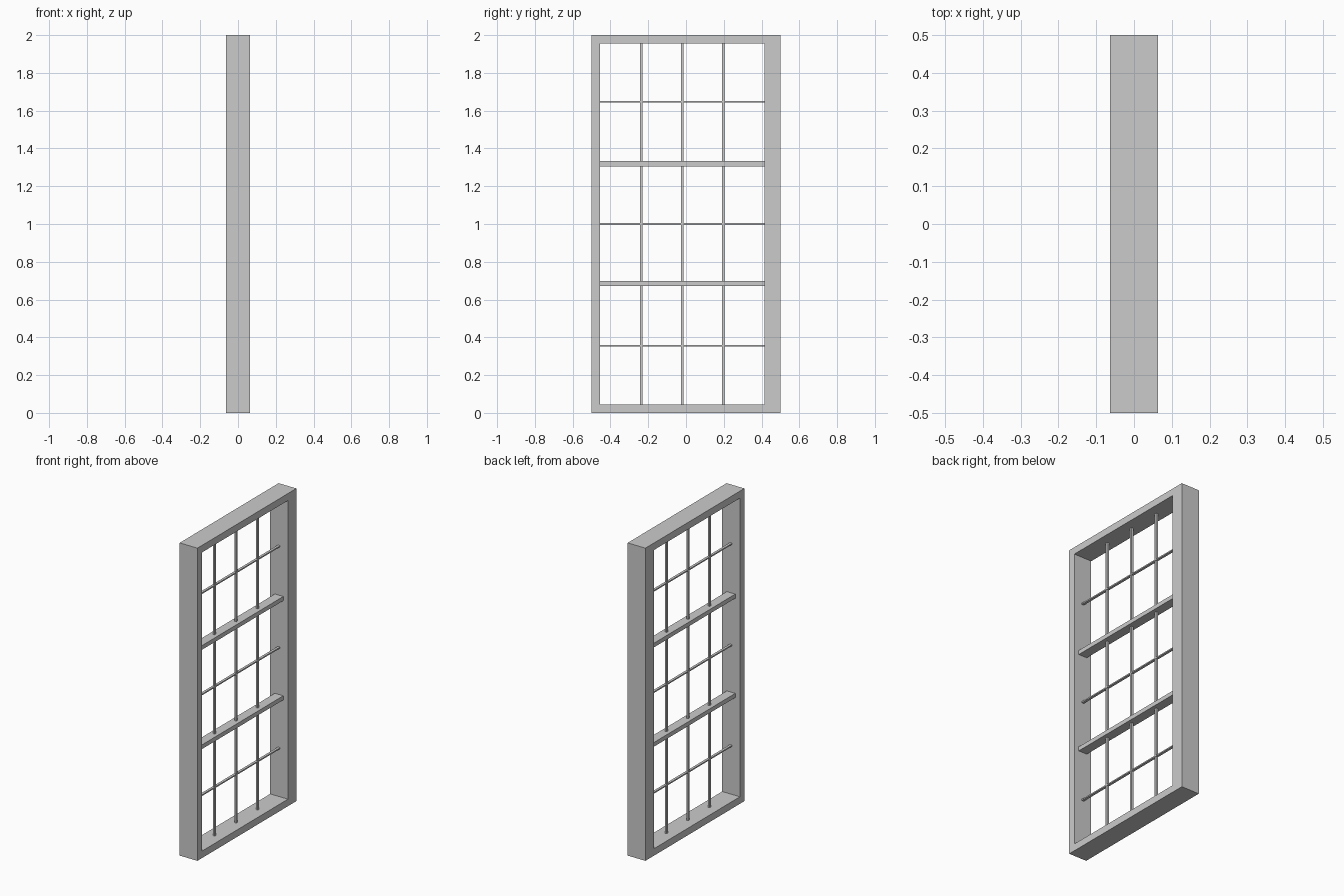
import bpy, bmesh

if "Cube" in bpy.data.objects:
    bpy.data.objects.remove(bpy.data.objects["Cube"])

DEPTH = 0.126
Y0, Y1 = -0.455, 0.415      # glazing opening, one stile is wider
Z0, Z1 = 0.045, 1.955


def add_object(name, bm):
    bmesh.ops.recalc_face_normals(bm, faces=bm.faces[:])
    mesh = bpy.data.meshes.new(name)
    bm.to_mesh(mesh)
    bm.free()
    obj = bpy.data.objects.new(name, mesh)
    bpy.context.collection.objects.link(obj)
    return obj


def box(name, center, size):
    bm = bmesh.new()
    bmesh.ops.create_cube(bm, size=1)
    bmesh.ops.scale(bm, vec=size, verts=bm.verts)
    bmesh.ops.translate(bm, vec=center, verts=bm.verts)
    return add_object(name, bm)


def rect(bm, y0, y1, z0, z1):
    return [bm.verts.new((-DEPTH / 2, y, z))
            for y, z in ((y0, z0), (y1, z0), (y1, z1), (y0, z1))]


# Outer frame: a mitred ring extruded through its depth
bm = bmesh.new()
outer = rect(bm, -0.5, 0.5, 0, 2)
inner = rect(bm, Y0, Y1, Z0, Z1)
for i in range(4):
    j = (i + 1) % 4
    bm.faces.new((outer[i], outer[j], inner[j], inner[i]))
ring = bmesh.ops.extrude_face_region(bm, geom=bm.faces[:], use_keep_orig=True)
moved = [v for v in ring["geom"] if isinstance(v, bmesh.types.BMVert)]
bmesh.ops.translate(bm, vec=(DEPTH, 0, 0), verts=moved)
add_object("window_frame", bm)

width = Y1 - Y0
mid_y = (Y0 + Y1) / 2

# Two heavy cross rails
for i, z in enumerate((0.684, 1.319)):
    box(f"cross_rail_{i + 1}", (0, mid_y, z), (0.06, width, 0.027))

# Thin horizontal glazing bars, one per third
for i, z in enumerate((0.356, 1.0, 1.648)):
    box(f"horizontal_bar_{i + 1}", (0, mid_y, z), (0.016, width, 0.008))

# Vertical glazing bars dividing the opening into four
for i in range(1, 4):
    box(f"vertical_bar_{i}", (0, Y0 + width * i / 4, (Z0 + Z1) / 2),
        (0.012, 0.013, Z1 - Z0))
